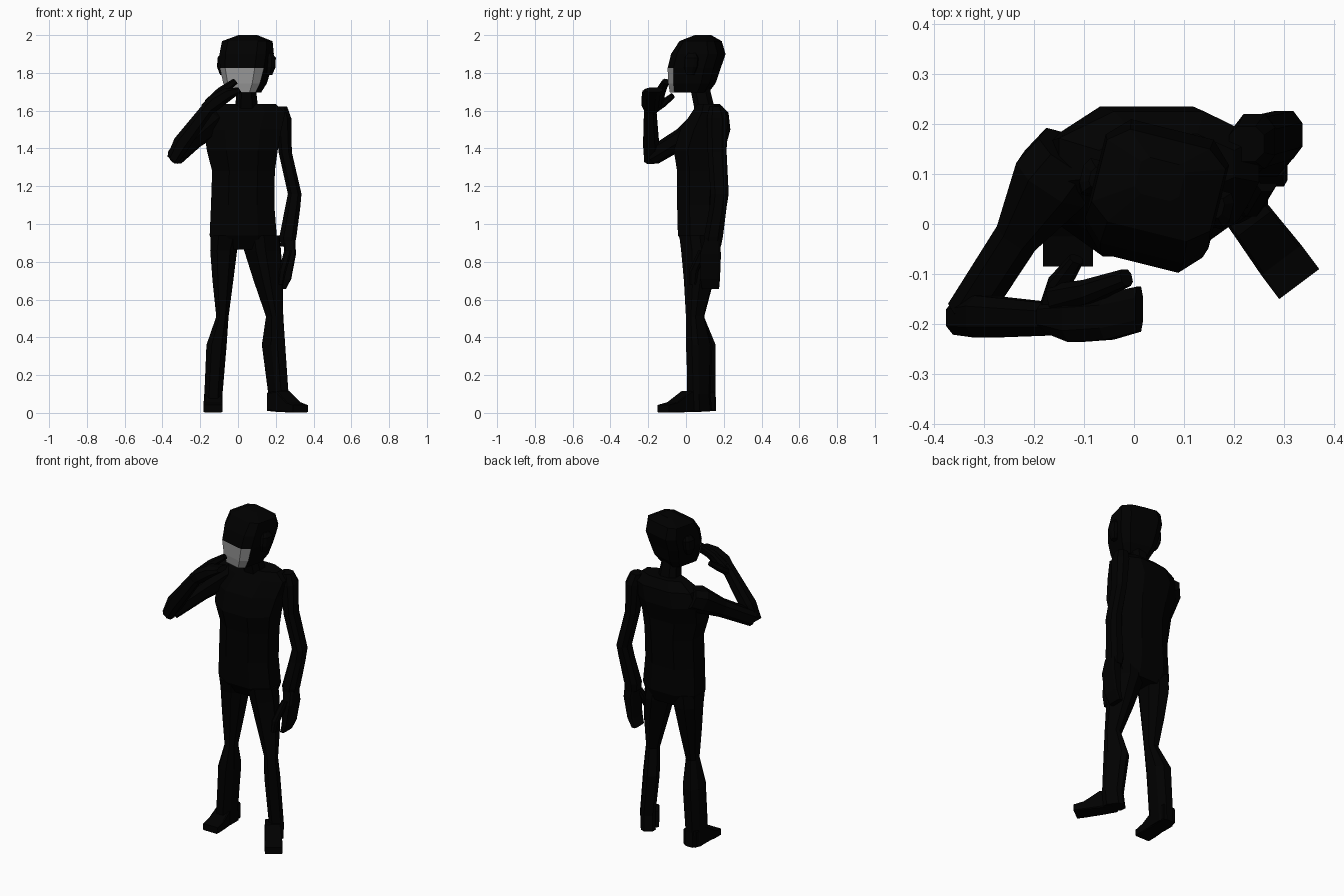
import bpy, bmesh, math
from mathutils import Vector, Matrix


def material(name, v):
    m = bpy.data.materials.new(name)
    m.diffuse_color = (v, v, v, 1)
    return m


BLACK = material("black", 0.0)
GREY = material("face_grey", 0.3)


def loft(name, rings, along=(0, 0, 1), side=(1, 0, 0), c=0.5):
    """Skin chamfered-rectangle rings (x, y, z, half width, half depth) into a closed solid."""
    d = Vector(along).normalized()
    u = Vector(side)
    u = (u - d * u.dot(d)).normalized()
    v = d.cross(u)
    k = 1 - c
    shape = [(k, -1), (1, -k), (1, k), (k, 1), (-k, 1), (-1, k), (-1, -k), (-k, -1)]
    bm = bmesh.new()
    loops = [[bm.verts.new(Vector((x, y, z)) + u * (a * p) + v * (b * q)) for p, q in shape]
             for x, y, z, a, b in rings]
    for lo, hi in zip(loops, loops[1:]):
        for i in range(8):
            j = (i + 1) % 8
            bm.faces.new((lo[i], lo[j], hi[j], hi[i]))
    bm.faces.new(loops[0][::-1])
    bm.faces.new(loops[-1])
    bmesh.ops.recalc_face_normals(bm, faces=bm.faces)
    me = bpy.data.meshes.new(name)
    bm.to_mesh(me)
    bm.free()
    me.materials.append(BLACK)
    ob = bpy.data.objects.new(name, me)
    bpy.context.collection.objects.link(ob)
    return ob


def slab(x0, x1, y0, y1, z):
    """Horizontal ring given by its extents."""
    return ((x0 + x1) / 2, (y0 + y1) / 2, z, (x1 - x0) / 2, (y1 - y0) / 2)


# Torso from hips to shoulders
loft("torso", [
    slab(-0.12, 0.18, 0.01, 0.165, 0.865),
    slab(-0.15, 0.205, -0.043, 0.195, 0.94),
    slab(-0.143, 0.192, -0.047, 0.19, 1.10),
    slab(-0.137, 0.195, -0.047, 0.195, 1.28),
    slab(-0.165, 0.21, -0.065, 0.205, 1.39),
    slab(-0.18, 0.23, -0.03, 0.235, 1.50),
    slab(-0.15, 0.25, 0.03, 0.225, 1.59),
    slab(-0.07, 0.20, 0.06, 0.18, 1.635)], c=0.55)

# Neck
loft("neck", [(0.045, 0.105, 1.58, 0.065, 0.055), (0.045, 0.065, 1.76, 0.045, 0.05)])

# Head, turned a little to one side, with a grey face below the brow
head = loft("head", [
    slab(-0.075, 0.075, -0.13, 0.055, 1.695),
    slab(-0.10, 0.10, -0.135, 0.09, 1.745),
    slab(-0.12, 0.12, -0.135, 0.115, 1.825),
    slab(-0.127, 0.127, -0.115, 0.14, 1.90),
    slab(-0.122, 0.122, -0.07, 0.12, 1.968),
    slab(-0.045, 0.045, 0.0, 0.075, 2.0)], c=0.33)
head.data.materials.append(GREY)
for f in head.data.polygons:
    if f.center.z < 1.82 and f.normal.y < -0.6:
        f.material_index = 1
turn = Matrix.Translation((0.043, 0.053, 0)) @ Matrix.Rotation(math.radians(-14), 4, "Z")
head.data.transform(turn)

# Ears
for s, label in ((-1, "right"), (1, "left")):
    ear = loft(label + "_ear", [
        (s * 0.125, 0.0, 1.79, 0.015, 0.02),
        (s * 0.135, 0.005, 1.83, 0.02, 0.035),
        (s * 0.135, 0.01, 1.88, 0.02, 0.035),
        (s * 0.125, 0.01, 1.905, 0.012, 0.02)])
    ear.data.transform(turn)

# Right leg, straight ahead
loft("right_leg", [
    slab(-0.181, -0.082, 0.01, 0.16, 0.01), slab(-0.178, -0.082, 0.005, 0.157, 0.10),
    slab(-0.167, -0.06, 0.005, 0.157, 0.36), slab(-0.115, -0.05, 0.01, 0.095, 0.51),
    slab(-0.135, -0.025, 0.0, 0.14, 0.70), slab(-0.147, -0.005, -0.01, 0.175, 0.86),
    slab(-0.145, 0.02, -0.035, 0.175, 0.94)], c=0.52)

# Left leg, turned outward
loft("left_leg", [
    (0.208, 0.075, 0.01, 0.042, 0.06), (0.214, 0.07, 0.10, 0.042, 0.057),
    (0.188, 0.07, 0.36, 0.045, 0.068), (0.194, 0.048, 0.51, 0.038, 0.044),
    (0.16, 0.068, 0.70, 0.066, 0.07), (0.13, 0.075, 0.86, 0.083, 0.09),
    (0.122, 0.065, 0.94, 0.083, 0.09)], side=(0.8, 0.6, 0), c=0.42)

# Feet: wedges running from heel to toe
for label, toe, d in (("right", (-0.132, -0.085), (0, -1)), ("left", (0.33, -0.12), (0.6, -0.8))):
    rings = []
    for back, z, a, b in ((0.235, 0.06, 0.043, 0.05), (0.15, 0.06, 0.046, 0.055),
                          (0.06, 0.03, 0.05, 0.027), (0.0, 0.023, 0.05, 0.02)):
        rings.append((toe[0] - d[0] * back, toe[1] - d[1] * back, z, a, b))
    loft(label + "_foot", rings, along=(d[0], d[1], 0), side=(-d[1], d[0], 0), c=0.12)

# Hanging left arm, hand and thumb
loft("left_arm", [
    (0.262, 0.14, 0.88, 0.035, 0.045), (0.264, 0.145, 0.93, 0.045, 0.05),
    (0.29, 0.17, 1.09, 0.04, 0.045), (0.30, 0.178, 1.16, 0.036, 0.048),
    (0.25, 0.165, 1.38, 0.035, 0.05), (0.24, 0.165, 1.56, 0.042, 0.055),
    (0.225, 0.16, 1.622, 0.035, 0.035)])
loft("left_hand", [
    (0.24, 0.13, 0.655, 0.014, 0.045), (0.262, 0.128, 0.71, 0.02, 0.052),
    (0.277, 0.13, 0.84, 0.03, 0.055), (0.27, 0.138, 0.92, 0.033, 0.04)], c=0.25)
loft("left_thumb", [
    (0.225, 0.035, 0.68, 0.015, 0.02), (0.235, 0.04, 0.75, 0.02, 0.025),
    (0.265, 0.09, 0.86, 0.02, 0.025)])

# Raised right arm bent toward the face
loft("right_upper_arm", [
    (-0.12, 0.14, 1.55, 0.075, 0.06), (-0.16, 0.09, 1.53, 0.08, 0.07),
    (-0.23, -0.02, 1.455, 0.045, 0.05), (-0.33, -0.175, 1.36, 0.043, 0.045)],
    along=(-0.17, -0.26, -0.15), side=(-0.8, 0.55, 0))
loft("right_forearm", [
    (-0.348, -0.187, 1.338, 0.034, 0.034), (-0.30, -0.185, 1.425, 0.042, 0.046),
    (-0.16, -0.19, 1.61, 0.032, 0.035)], along=(0.19, 0, 0.25), side=(0, 1, 0))

# Raised hand: curled fingers outside, index finger and thumb toward the face
loft("right_palm", [
    (-0.175, -0.185, 1.60, 0.03, 0.035), (-0.12, -0.19, 1.645, 0.046, 0.042),
    (-0.05, -0.185, 1.69, 0.046, 0.034), (0.01, -0.17, 1.71, 0.045, 0.015)],
    along=(0.15, 0, 0.1), side=(0, 1, 0))
loft("right_index_finger", [
    (-0.155, -0.15, 1.635, 0.03, 0.028), (-0.09, -0.135, 1.70, 0.024, 0.025),
    (-0.015, -0.107, 1.755, 0.017, 0.017)], along=(0.14, 0.05, 0.12), side=(0, 1, 0))
loft("right_thumb", [
    (-0.165, -0.165, 1.61, 0.022, 0.022), (-0.15, -0.12, 1.64, 0.022, 0.02),
    (-0.115, -0.07, 1.68, 0.014, 0.014)], along=(0.05, 0.1, 0.07), side=(1, 0, 0))
